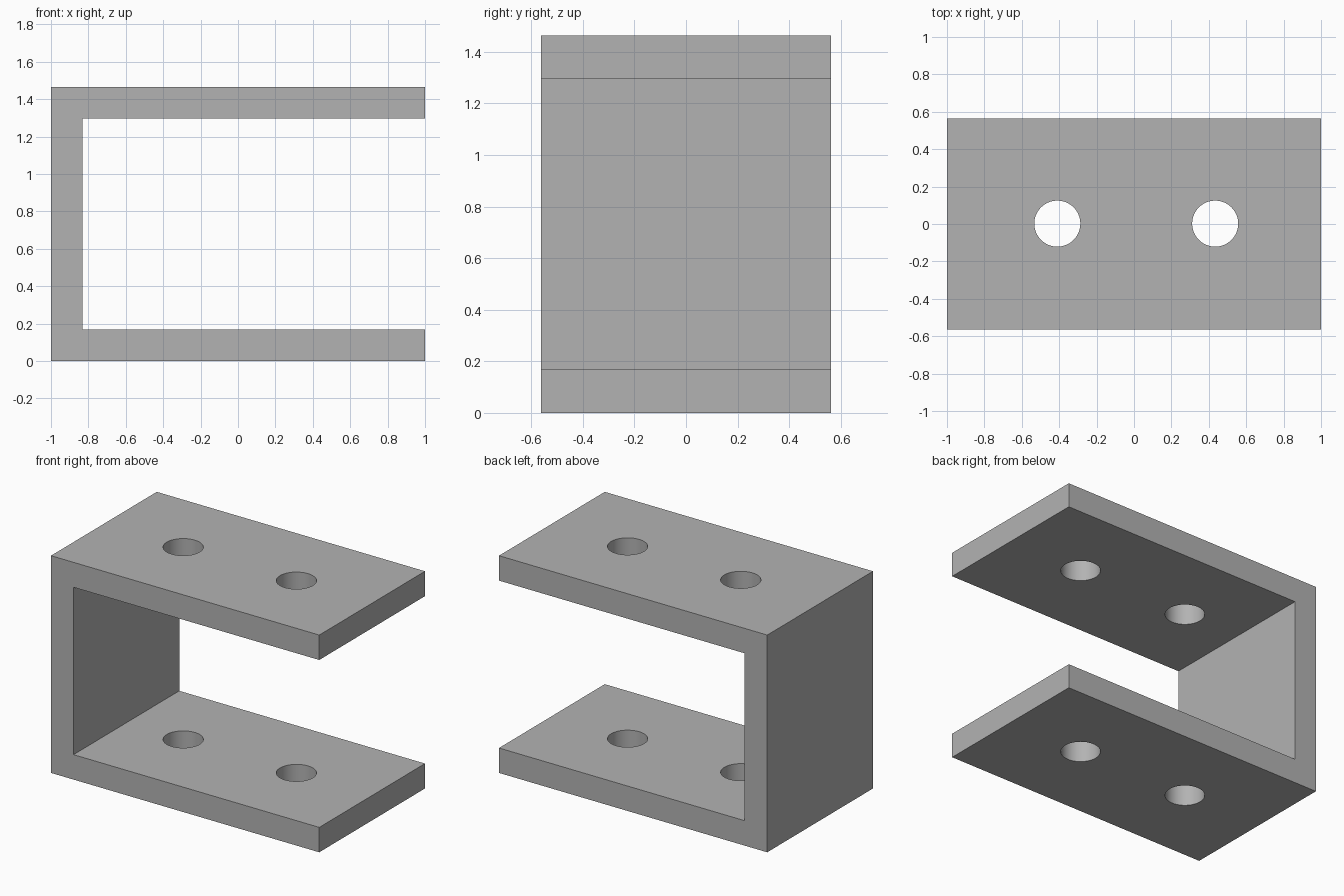
import bpy
import bmesh

if "Cube" in bpy.data.objects:
    bpy.data.objects.remove(bpy.data.objects["Cube"], do_unlink=True)

HEIGHT, HALF_DEPTH, WALL = 1.464, 0.563, 0.168
HOLE_RADIUS, HOLE_X = 0.123, (-0.41, 0.434)

steel = bpy.data.materials.new("plain_grey")
steel.use_nodes = True
grey = (0.45, 0.45, 0.45, 1)
steel.diffuse_color = grey
steel.node_tree.nodes["Principled BSDF"].inputs["Base Color"].default_value = grey


def extruded_profile(name, points):
    """Closed x-z profile extruded through the full depth."""
    bm = bmesh.new()
    face = bm.faces.new([bm.verts.new((x, -HALF_DEPTH, z)) for x, z in points])
    result = bmesh.ops.extrude_face_region(bm, geom=[face])
    moved = [v for v in result["geom"] if isinstance(v, bmesh.types.BMVert)]
    bmesh.ops.translate(bm, verts=moved, vec=(0, 2 * HALF_DEPTH, 0))
    bmesh.ops.recalc_face_normals(bm, faces=bm.faces)
    mesh = bpy.data.meshes.new(name)
    bm.to_mesh(mesh)
    bm.free()
    obj = bpy.data.objects.new(name, mesh)
    bpy.context.collection.objects.link(obj)
    return obj


# C-shaped channel, open towards +x
inner = WALL - 1
bracket = extruded_profile("channel_bracket", [
    (-1, 0), (1, 0), (1, WALL), (inner, WALL),
    (inner, HEIGHT - WALL), (1, HEIGHT - WALL), (1, HEIGHT), (-1, HEIGHT)])
bracket.data.materials.append(steel)

# Two bolt holes drilled through both flanges
for x in HOLE_X:
    bpy.ops.mesh.primitive_cylinder_add(
        vertices=64, radius=HOLE_RADIUS, depth=2 * HEIGHT,
        location=(x, 0.002, HEIGHT / 2))
    drill = bpy.context.object
    drill.name = "hole_cutter"
    drill.hide_render = True
    drill.data.materials.append(steel)
    cut = bracket.modifiers.new("bolt_hole", "BOOLEAN")
    cut.operation = "DIFFERENCE"
    cut.solver = "EXACT"
    cut.object = drill
    bpy.ops.object.select_all(action="DESELECT")
    bracket.select_set(True)
    bpy.context.view_layer.objects.active = bracket
    bpy.ops.object.modifier_apply(modifier=cut.name)
    bpy.data.objects.remove(drill, do_unlink=True)

# Smooth hole walls, crisp edges
bpy.ops.object.shade_smooth_by_angle()
